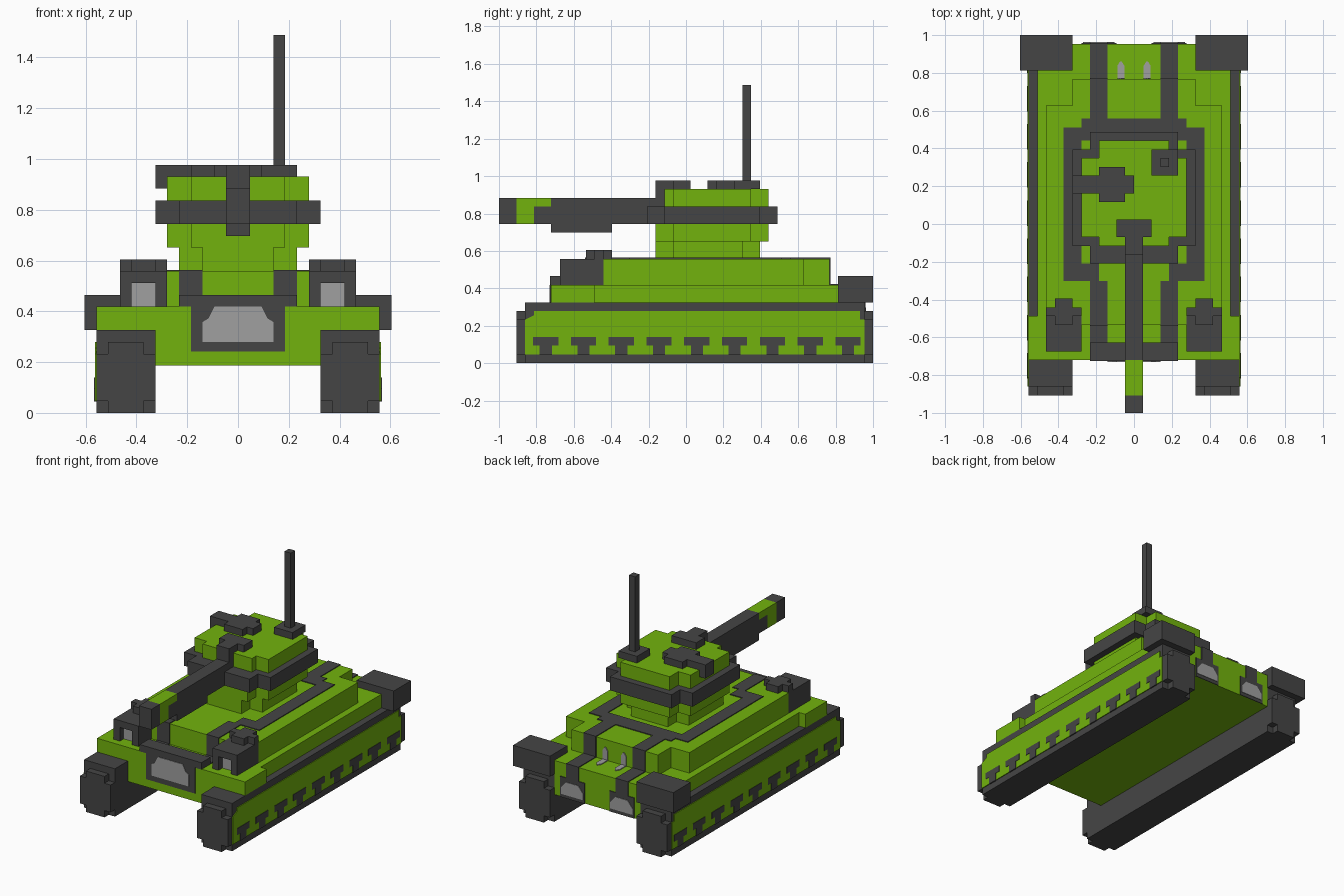
import bpy, bmesh
from mathutils import Vector

if "Cube" in bpy.data.objects:
    bpy.data.objects.remove(bpy.data.objects["Cube"])

V = 2 / 43          # one block; x is centred, y counts blocks from the front, z from the ground
T = 0.12            # thickness of painted plates, in blocks


def material(name, rgb):
    m = bpy.data.materials.new(name)
    m.diffuse_color = (*rgb, 1)
    m.use_nodes = True
    m.node_tree.nodes["Principled BSDF"].inputs["Base Color"].default_value = m.diffuse_color
    return m


GREEN = material("bright_green", (0.170, 0.450, 0.004))
DARK = material("dark_grey", (0.060, 0.060, 0.060))
GREY = material("light_grey", (0.350, 0.350, 0.350))


def to_object(bm, name, mat):
    for v in bm.verts:
        v.co = Vector((v.co.x * V, v.co.y * V - 1, v.co.z * V))
    bmesh.ops.recalc_face_normals(bm, faces=bm.faces)
    me = bpy.data.meshes.new(name)
    bm.to_mesh(me)
    bm.free()
    me.materials.append(mat)
    ob = bpy.data.objects.new(name, me)
    bpy.context.collection.objects.link(ob)
    return ob


def blocks(name, mat, boxes, mirror=False):
    """Joined boxes (x0, x1, y0, y1, z0, z1), optionally repeated at -x."""
    bm = bmesh.new()
    for x0, x1, y0, y1, z0, z1 in boxes:
        for s in ((1, -1) if mirror else (1,)):
            vs = bmesh.ops.create_cube(bm, size=1)["verts"]
            for v in vs:
                v.co = Vector(((x0 + x1) / 2 * s + v.co.x * (x1 - x0),
                               (y0 + y1) / 2 + v.co.y * (y1 - y0),
                               (z0 + z1) / 2 + v.co.z * (z1 - z0)))
    return to_object(bm, name, mat)


def plate(name, mat, pts, axis, at, thick, mirror=False):
    """Extruded outline; pts are the two coordinates other than axis."""
    bm = bmesh.new()
    for s in ((1, -1) if mirror else (1,)):
        def co(p, d):
            c = list(p)
            c.insert(axis, d)
            return (c[0] * s, c[1], c[2])
        a = [bm.verts.new(co(p, at)) for p in pts]
        b = [bm.verts.new(co(p, at + thick)) for p in pts]
        bm.faces.new(a)
        bm.faces.new(b)
        for i in range(len(pts)):
            j = (i + 1) % len(pts)
            bm.faces.new((a[i], a[j], b[j], b[i]))
    return to_object(bm, name, mat)


# Tracks with stepped ends
blocks("tracks", DARK, [
    (7, 12, 3, 42, 0, 7),
    (8, 11, 2, 3, 0, 6), (7, 12, 2, 3, 1, 5),
    (8, 11, 42, 43, 0, 6), (7, 12, 42, 43, 1, 5)], mirror=True)
plate("track_side_panel", GREEN,
      [(3, 1), (42, 1), (42, 5), (41.5, 5), (41.5, 6), (4, 6), (4, 5.5), (3, 5)],
      0, 12, T, mirror=True)
pads = []
for i in range(9):
    c = (-0.75 + i * 0.202 + 1) / V
    pads += [(12, 12 + T * 1.5, c - 1.45, c + 1.45, 2.05, 3),
             (12, 12 + T * 1.5, c - 0.7, c + 0.7, 0.95, 2.05)]
blocks("track_pads", DARK, pads, mirror=True)

# Hull, fenders and raised deck
blocks("hull", GREEN, [(-7, 7, 6, 42, 4, 9), (-12, 12, 6, 11, 7, 9),
                       (-11, 11, 11, 39, 7, 9)])
blocks("upper_deck", GREEN, [(-10, 10, 12, 35, 9, 12), (-7, 7, 34, 38, 9, 12),
                             (-6, 6, 10, 12, 9, 12)])
blocks("rear_fender_box", DARK, [(7, 13, 39, 43, 7, 10)], mirror=True)

# Dark stripes painted over the deck, front and rear
blocks("deck_stripes", DARK, [
    (6, 8, 15, 32.5, 12, 12 + T), (4, 8, 15, 17, 12, 12 + T),
    (0, 6, 31, 33.5, 12, 12 + T), (3, 5, 33, 38 + T, 12, 12 + T),
    (3, 5, 38, 38 + T, 9, 12), (3, 5, 38, 42 + T, 9, 9 + T),
    (3, 5, 42, 42 + T, 7, 9), (2, 6, 42, 42 + T, 4, 7),
    (3, 5, 10 - T, 15, 12, 12 + T), (3, 5, 10 - T, 10, 9, 12),
    (3, 5, 8, 10, 9, 9 + T)], mirror=True)
plate("rear_exhaust", GREY,
      [(2.2, 4.5), (5.8, 4.5), (5.8, 5.4), (5, 6.4), (3, 6.4), (2.2, 5.4)],
      1, 42, T * 1.6, mirror=True)
plate("rear_vent_flat", GREY,
      [(1.1, 38), (1.9, 38), (1.9, 39.5), (1.6, 40), (1.4, 40), (1.1, 39.5)],
      2, 9, T, mirror=True)
plate("rear_vent_wall", GREY,
      [(1.1, 9), (1.9, 9), (1.9, 10.4), (1.6, 10.9), (1.4, 10.9), (1.1, 10.4)],
      1, 38, T, mirror=True)

# Nose bumper, grille and headlights
blocks("front_bumper", DARK, [(-5, 5, 6 - T, 8, 9, 10)])
blocks("front_grille_frame", DARK, [(-4, 4, 6 - T, 6, 5.2, 9)])
plate("front_grille", GREY,
      [(-3, 6), (3, 6), (3, 7.7), (2.5, 8), (2, 9), (-2, 9), (-2.5, 8), (-3, 7.7)],
      1, 6, -T * 1.6)
blocks("headlight_housing", DARK, [
    (6, 10, 8, 12, 9, 12), (6, 7, 7, 8, 9, 12), (9, 10, 7, 8, 9, 12),
    (7, 9, 7, 8, 11, 12), (6, 10, 11, 12, 12, 13), (7, 9, 10, 13, 12, 13)],
    mirror=True)
blocks("headlight_lens", GREY, [(7, 9, 8 - T, 8, 9, 11)], mirror=True)

# Turret in stepped layers
blocks("turret_neck", GREEN, [(-5, 5, 20, 28, 12, 14), (-3, 3, 18, 30, 12, 14)])
blocks("turret_lower", GREEN, [(-6, 6, 20, 29, 14, 16), (-4, 4, 18, 31, 14, 16)])
blocks("turret_band", DARK, [(-7, 7, 19, 30, 16, 18), (-5, 5, 17, 32, 16, 18)])
blocks("turret_upper", GREEN, [(-6, 6, 20, 29, 18, 20), (-4, 4, 19, 31, 18, 20)])
blocks("turret_hatch", DARK, [(-7, -6, 25, 27, 19, 21), (-6, -4, 25, 27, 20, 21),
                              (-4, -1, 24, 28, 20, 21), (-1, 0, 25, 27, 20, 21)])

# Gun: mantlet, barrel, painted ring and tip
blocks("gun_mantlet", DARK, [(-1, 1, 18, 20, 16, 21), (-1, 1, 20, 22, 20, 21),
                             (-2, 2, 20, 22, 20, 21)])
blocks("gun_barrel", DARK, [(-1, 1, 4, 18, 16, 18), (-1, 1, 6, 18, 18, 19),
                            (-1, 1, 6, 13, 15, 16)])
blocks("gun_ring", GREEN, [(-1, 1, 2, 4, 16, 19), (-1, 1, 4, 6, 18, 19)])
blocks("gun_tip", DARK, [(-1, 1, 0, 2, 16, 19)])

# Antenna on its base
blocks("antenna", DARK, [(2, 5, 27, 30, 20, 21), (3, 4, 28, 29, 21, 32)])
